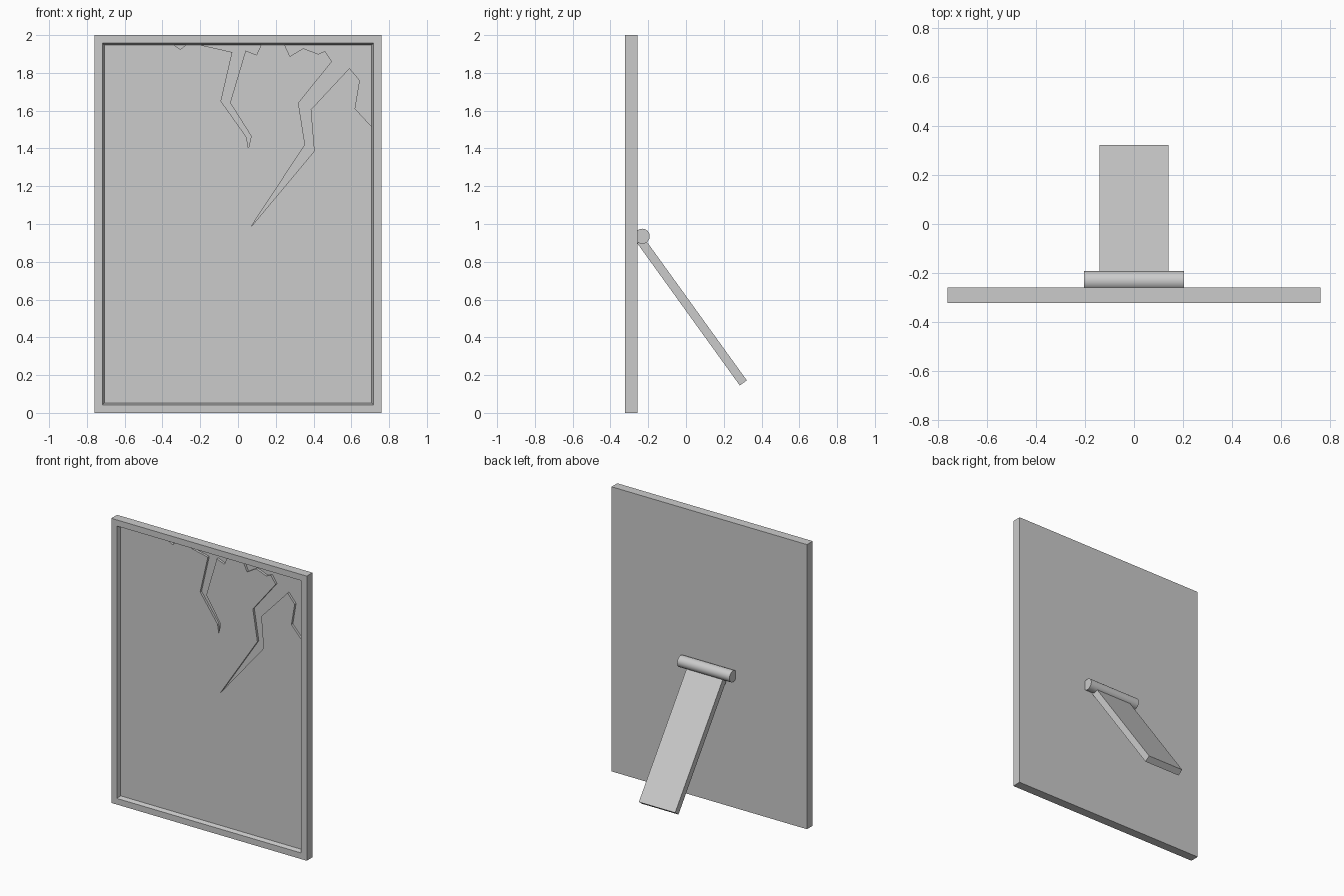
import bpy, bmesh, math

if "Cube" in bpy.data.objects:
    bpy.data.objects.remove(bpy.data.objects["Cube"])

FRONT, BACK = -0.322, -0.258
PANE, BACKING = -0.292, -0.276


def finish(bm, name):
    bmesh.ops.recalc_face_normals(bm, faces=bm.faces)
    mesh = bpy.data.meshes.new(name)
    bm.to_mesh(mesh)
    bm.free()
    obj = bpy.data.objects.new(name, mesh)
    bpy.context.collection.objects.link(obj)
    return obj


def extrude_profile(name, points, offset):
    """Closed solid from a planar outline pushed along an offset vector."""
    bm = bmesh.new()
    a = [bm.verts.new(p) for p in points]
    b = [bm.verts.new([c + o for c, o in zip(p, offset)]) for p in points]
    bm.faces.new(a)
    bm.faces.new(b[::-1])
    for i in range(len(a)):
        j = (i + 1) % len(a)
        bm.faces.new((a[i], a[j], b[j], b[i]))
    return finish(bm, name)


# Frame: rectangular rings from the back, around the rim, into the recess
def ring(bm, inset, y):
    x, lo, hi = 0.76 - inset, inset, 2.0 - inset
    return [bm.verts.new((px, y, pz)) for px, pz in
            ((-x, lo), (x, lo), (x, hi), (-x, hi))]


bm = bmesh.new()
rings = [ring(bm, i, y) for i, y in
         ((0, BACK), (0, FRONT), (0.043, FRONT), (0.052, PANE), (0.052, BACKING))]
for r, s in zip(rings, rings[1:]):
    for i in range(4):
        j = (i + 1) % 4
        bm.faces.new((r[i], r[j], s[j], s[i]))
bm.faces.new(rings[0])
bm.faces.new(rings[-1])
finish(bm, "frame")

# Broken glass pane: outline with the missing pieces cut along the top right
X, LO, HI = 0.708, 0.052, 1.948
outline = [
    (-X, LO), (X, LO),
    # missing corner and long crack
    (X, 1.515), (0.62, 1.61), (0.645, 1.76), (0.59, 1.825), (0.385, 1.605),
    (0.403, 1.385), (0.065, 0.98), (0.355, 1.42), (0.32, 1.64), (0.497, 1.86),
    (0.46, 1.915), (0.425, 1.90), (0.345, 1.93), (0.275, 1.888), (0.247, HI),
    # short crack
    (0.122, HI), (0.098, 1.895), (0.04, 1.918), (-0.042, 1.642), (0.07, 1.465),
    (0.055, 1.40), (0.045, 1.46), (-0.09, 1.65), (-0.03, 1.91), (-0.20, HI),
    # small chip
    (-0.275, HI), (-0.305, 1.925), (-0.34, HI),
    (-X, HI),
]
extrude_profile("glass_pane", [(x, PANE, z) for x, z in outline],
                (0, BACKING - PANE, 0))

# Hinge rod on the back
bpy.ops.mesh.primitive_cylinder_add(vertices=32, radius=0.04, depth=0.406,
                                    location=(0, -0.232, 0.935),
                                    rotation=(0, math.pi / 2, 0))
bpy.context.object.name = "hinge_rod"
bpy.ops.object.shade_smooth_by_angle()

# Support leg
leg = [(-0.258, 0.898), (0.285, 0.145), (0.322, 0.172), (-0.221, 0.925)]
extrude_profile("support_leg", [(-0.141, y, z) for y, z in leg], (0.282, 0, 0))
